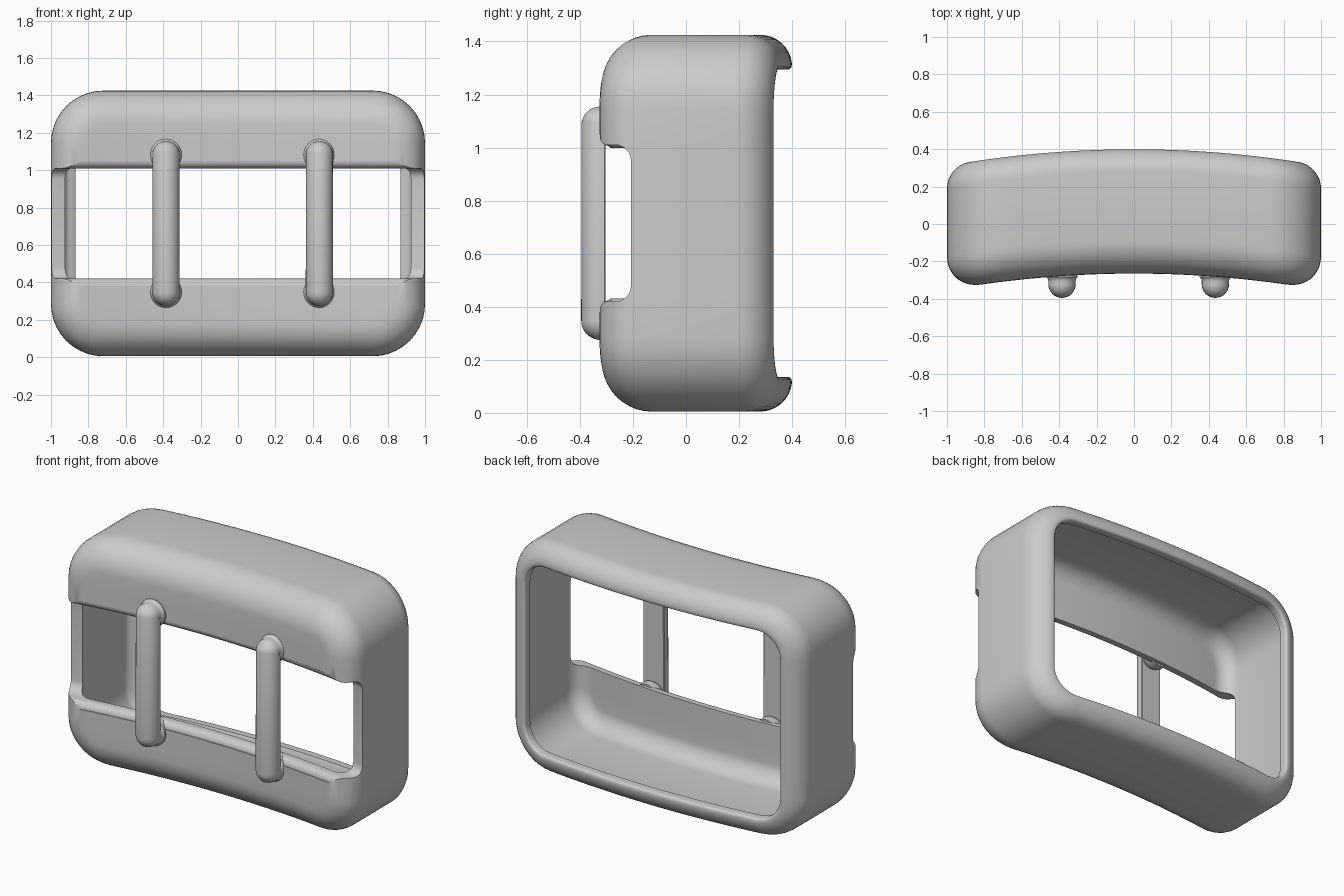
import bpy, bmesh, math
from mathutils import Vector

cube = bpy.data.objects.get("Cube")
if cube:
    bpy.data.objects.remove(cube)

grey = bpy.data.materials.new("plain grey")
grey.use_nodes = True
GREY = (0.6, 0.6, 0.6, 1)
grey.diffuse_color = GREY
grey.node_tree.nodes["Principled BSDF"].inputs["Base Color"].default_value = GREY

HALF_X, HALF_Z, CORNER = 1.0, 0.71, 0.28
MID_Z = 0.715


def bend(x, y):
    return y - 0.088 * x * x


def arc(cx, cy, r, start, end, n=8):
    angles = [math.radians(start + (end - start) * i / n) for i in range(n + 1)]
    return [(cx + r * math.cos(a), cy + r * math.sin(a)) for a in angles]


def finish(name, bm, smooth=True):
    bmesh.ops.recalc_face_normals(bm, faces=bm.faces)
    mesh = bpy.data.meshes.new(name)
    bm.to_mesh(mesh)
    bm.free()
    mesh.materials.append(grey)
    obj = bpy.data.objects.new(name, mesh)
    bpy.context.collection.objects.link(obj)
    if smooth:
        smooth_shade(obj)
    return obj


def activate(obj):
    bpy.ops.object.select_all(action='DESELECT')
    obj.select_set(True)
    bpy.context.view_layer.objects.active = obj


def smooth_shade(obj):
    activate(obj)
    bpy.ops.object.shade_smooth_by_angle(angle=math.radians(32))


def outline(inset):
    """Rounded rectangle in x and z, with long edges divided for bending."""
    r = max(CORNER - inset, 0.03)
    w, h = HALF_X - inset - r, HALF_Z - inset - r
    pts = []
    for cx, cz, start, steps in ((w, h, 0, 28), (-w, h, 90, 6), (-w, -h, 180, 28), (w, -h, 270, 6)):
        corner = arc(cx, cz, r, start, start + 90, 10)
        pts += corner
        a = Vector(corner[-1])
        b = a + (Vector((-2 * w, 0)), Vector((0, -2 * h)), Vector((2 * w, 0)), Vector((0, 2 * h)))[start // 90]
        pts += [a.lerp(b, i / steps) for i in range(1, steps)]
    return pts


def bridge(bm, rings, closed):
    count = len(rings)
    for i in range(count if closed else count - 1):
        a, b = rings[i], rings[(i + 1) % count]
        for j in range(len(a)):
            k = (j + 1) % len(a)
            bm.faces.new((a[j], a[k], b[k], b[j]))


# Case wall section as (inset, depth): outside, back lip, then inside
section = [(0.46, -0.265), (0.36, -0.265), (0.27, -0.265)]
section += arc(0.18, -0.085, 0.18, 270, 180, 10)
section += arc(0.12, 0.28, 0.12, 180, 96, 8)
section += arc(0.115, 0.383, 0.016, 70, 0, 4)
section += [(0.131, 0.345)]
section += arc(0.11, 0.295, 0.04, 90, 180, 6)
section += arc(0.18, -0.085, 0.11, 180, 270, 10)
section += [(0.27, -0.195), (0.36, -0.195), (0.46, -0.195)]

bm = bmesh.new()
rings = [[bm.verts.new((x, bend(x, y), MID_Z + z)) for x, z in outline(inset)]
         for inset, y in section]
bridge(bm, rings, True)
case = finish("case_shell", bm, False)

# Front window cutter, with rounded inner corners and flared front edges
half = [(-0.5, 0.335)] + arc(-0.22, 0.335, 0.04, 180, 270, 6) + arc(-0.18, 0.235, 0.06, 90, 0, 6)
loop = half + [(y, -z) for y, z in reversed(half)]
bm = bmesh.new()
slices = 44
rings = []
for i in range(slices + 1):
    x = -1.1 + 2.2 * i / slices
    rings.append([bm.verts.new((x, bend(x, y), MID_Z + z)) for y, z in loop])
bridge(bm, rings, False)
bm.faces.new(rings[0])
bm.faces.new(rings[-1])
cutter = finish("window_cutter", bm, False)
cutter.hide_render = True

activate(case)
mod = case.modifiers.new("window", 'BOOLEAN')
mod.operation = 'DIFFERENCE'
mod.solver = 'EXACT'
mod.object = cutter
bpy.ops.object.modifier_apply(modifier=mod.name)
bpy.data.objects.remove(cutter)
smooth_shade(case)

# Strap bars: round-ended, flat behind, on short feet that meet the case
RADIUS, BAR_Y, LOW, HIGH = 0.073, -0.322, 0.348, 1.082
for name, x in (("right", -0.385), ("left", 0.435)):
    bm = bmesh.new()
    bmesh.ops.create_uvsphere(bm, u_segments=32, v_segments=16, radius=RADIUS)
    for v in [v for v in bm.verts if abs(v.co.z) < 1e-5]:
        v.co.z = -1e-4
    for v in bm.verts:
        v.co = Vector((x + v.co.x, BAR_Y + min(v.co.y, 0.018),
                       v.co.z + (HIGH if v.co.z > 0 else LOW)))
    finish(name + "_bar", bm)
    for end, z in (("lower", LOW), ("upper", HIGH)):
        bm = bmesh.new()
        rings = []
        for r, y in ((RADIUS, BAR_Y), (RADIUS, -0.303), (0.076, -0.293), (0.084, -0.283), (0.084, -0.23)):
            rings.append([bm.verts.new((x + px, y, z + pz)) for px, pz in arc(0, 0, r, 0, 348.75, 31)])
        bridge(bm, rings, False)
        bm.faces.new(rings[0])
        bm.faces.new(rings[-1])
        finish(name + "_bar_" + end + "_foot", bm)
